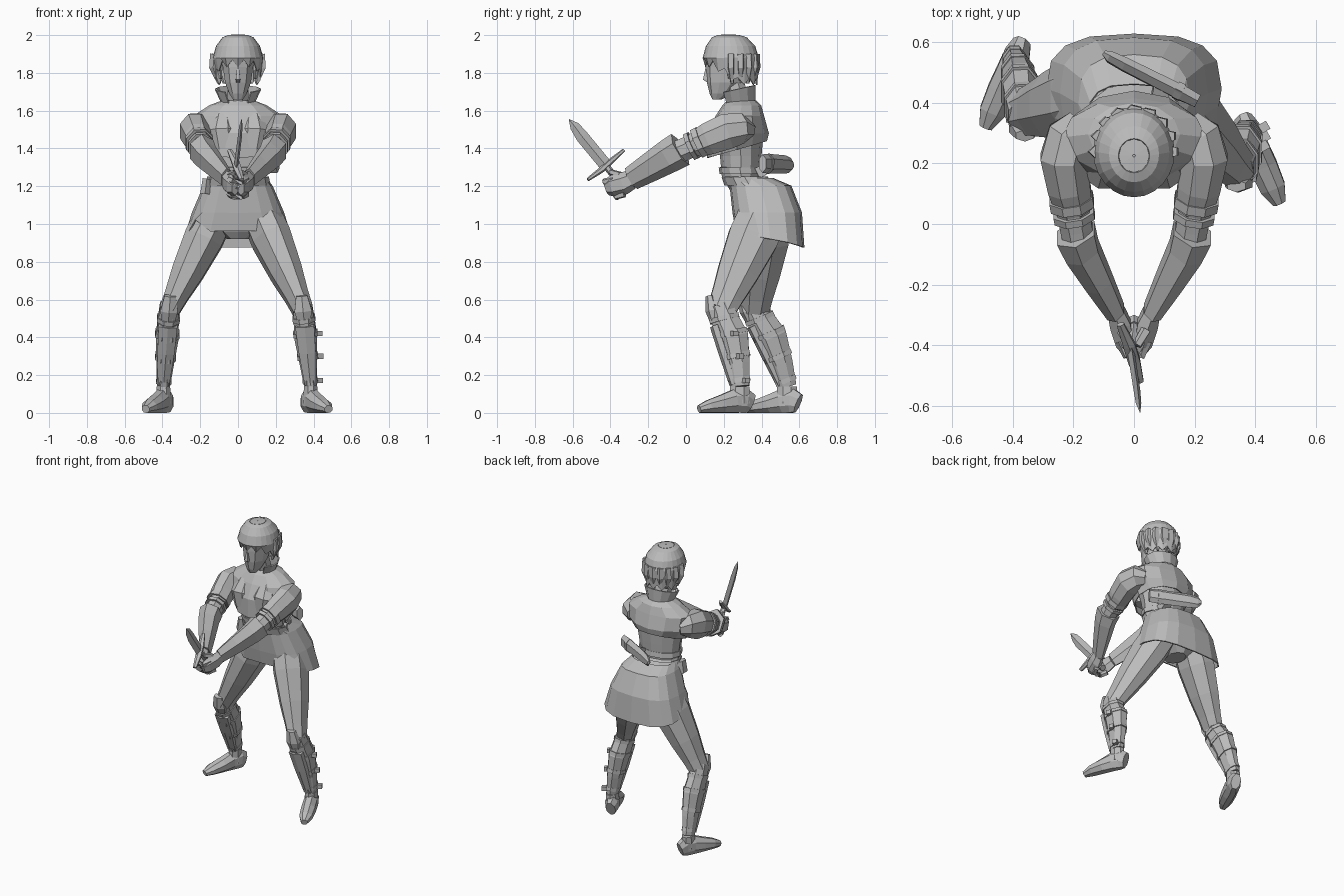
import bpy, bmesh
from math import sin, cos, pi, copysign
from mathutils import Vector

cube = bpy.data.objects.get("Cube")
if cube:
    bpy.data.objects.remove(cube, do_unlink=True)

grey = bpy.data.materials.new("plain grey")
grey.use_nodes = True
grey.diffuse_color = (0.5, 0.5, 0.5, 1)
grey.node_tree.nodes["Principled BSDF"].inputs["Base Color"].default_value = (0.5, 0.5, 0.5, 1)


def skin(name, rings, closed=True, caps=True, thickness=0):
    """Bridge rings of points into one flat-shaded object."""
    bm = bmesh.new()
    loops = [[bm.verts.new(p) for p in ring] for ring in rings]
    count = len(loops[0])
    for low, high in zip(loops, loops[1:]):
        for i in range(count if closed else count - 1):
            j = (i + 1) % count
            bm.faces.new((low[i], low[j], high[j], high[i]))
    if caps:
        bm.faces.new(loops[0])
        bm.faces.new(loops[-1])
    bmesh.ops.recalc_face_normals(bm, faces=bm.faces)
    mesh = bpy.data.meshes.new(name)
    bm.to_mesh(mesh)
    bm.free()
    mesh.materials.append(grey)
    obj = bpy.data.objects.new(name, mesh)
    bpy.context.collection.objects.link(obj)
    if thickness:
        solid = obj.modifiers.new("thickness", "SOLIDIFY")
        solid.thickness = thickness
        solid.offset = 0


def tube(name, stations, sides=8, diamond=False):
    """Stations are (x, y, z, half width, half depth) along a path."""
    path = [Vector(s[:3]) for s in stations]
    phase = 0 if diamond else pi / sides
    grow = 1 if diamond else 1 / cos(pi / sides)
    rings = []
    for k, (point, station) in enumerate(zip(path, stations)):
        along = (path[min(k + 1, len(path) - 1)] - path[max(k - 1, 0)]).normalized()
        across = Vector((1, 0, 0))
        across = (across - along * across.dot(along)).normalized()
        deep = along.cross(across)
        rings.append([point + across * station[3] * grow * cos(phase + 2 * pi * i / sides)
                      + deep * station[4] * grow * sin(phase + 2 * pi * i / sides)
                      for i in range(sides)])
    skin(name, rings)


def shell(name, rows, sides=16, gap=0, hem=None, power=1, caps=False, thickness=0.008):
    """Level rows (z, centre y, half width, half depth); hem shifts the last row by angle."""
    def soft(v):
        return copysign(abs(v) ** power, v)
    steps = sides + 1 if gap else sides
    rings = []
    for k, (z, y, w, d) in enumerate(rows):
        ring = []
        for i in range(steps):
            angle = gap + (2 * pi - 2 * gap) * i / sides
            shift = hem(angle, i) if hem and k == len(rows) - 1 else 0
            ring.append((w * soft(sin(angle)), y - d * soft(cos(angle)), z + shift))
        rings.append(ring)
    skin(name, rings, not gap, caps, thickness)


def band(name, a, b, t, w, d, half=0.012, sides=8):
    """Strap around a limb at fraction t between two joints."""
    a, b = Vector(a), Vector(b)
    step = (b - a).normalized() * half
    mid = a.lerp(b, t)
    tube(name, [(*(mid - step), w, d), (*(mid + step), w, d)], sides)


# torso, jacket and collar
shell("torso", [(1.15, .36, .15, .11), (1.25, .29, .14, .1), (1.36, .29, .155, .11),
                (1.48, .28, .18, .13), (1.58, .29, .17, .1), (1.64, .29, .08, .07)],
      12, caps=True, thickness=0)
shell("jacket", [(1.65, .295, .085, .075), (1.625, .295, .15, .1), (1.57, .285, .235, .125),
                 (1.48, .275, .225, .16), (1.37, .27, .18, .155)], 12,
      hem=lambda a, i: .025 - .045 * cos(a))
shell("collar", [(1.63, .285, .08, .08), (1.715, .275, .12, .09)], 10, gap=.6,
      hem=lambda a, i: -.02 * cos(a))
for side in (-1, 1):
    tube("chest", [(side * .08, .22, 1.56, .05, .05), (side * .085, .175, 1.49, .08, .06),
                   (side * .075, .175, 1.4, .06, .05)], 8)

# belt, pouch and scabbard
shell("upper_belt", [(1.3, .285, .15, .108), (1.265, .29, .15, .108)], 12)
shell("lower_belt", [(1.25, .31, .16, .118), (1.205, .335, .168, .128)], 12)
tube("belt_pouch", [(-.165, .29, 1.24, .022, .035), (-.175, .29, 1.16, .025, .04)], 6)
tube("scabbard", [(.21, .405, 1.32, .022, .042), (.16, .43, 1.32, .025, .045),
                  (-.03, .525, 1.315, .022, .042), (-.08, .55, 1.31, .018, .035),
                  (-.1, .565, 1.31, .008, .012)], 6)
band("scabbard_ring", (.21, .405, 1.32), (-.1, .565, 1.31), .2, .028, .047, sides=6)
tube("scabbard_hanger", [(.08, .38, 1.27, .03, .03), (.09, .46, 1.31, .025, .025)], 4)


# flared skirt with notches at the front
def skirt_hem(angle, i):
    return .04 + .045 * cos(angle) + (.07 if i in (2, 14) else 0)


shell("skirt", [(1.24, .34, .15, .12), (1.2, .395, .18, .16), (1.06, .43, .24, .18),
                (.88, .445, .285, .178)], 16, hem=skirt_hem, power=.7)
shell("pelvis", [(1.2, .37, .14, .11), (1.08, .41, .17, .14), (.96, .42, .13, .11),
                 (.92, .42, .06, .08)], 10, caps=True, thickness=0)

# head and face
tube("neck", [(0, .3, 1.58, .06, .06), (0, .25, 1.75, .052, .055)])
shell("head", [(1.66, .165, .028, .025), (1.69, .185, .048, .06), (1.75, .21, .072, .1),
               (1.83, .228, .084, .125), (1.9, .235, .1, .128), (1.96, .235, .07, .09)],
      10, caps=True, thickness=0)
tube("nose", [(0, .108, 1.82, .006, .006), (0, .102, 1.765, .012, .012),
              (0, .115, 1.755, .01, .006)], 4)
for side in (-1, 1):
    tube("ear", [(side * .095, .245, 1.84, .012, .022), (side * .092, .235, 1.77, .008, .012)], 6)


# short hair, cut high over the face with jagged locks
def locks(angle, i):
    rise = min(1, max(0, cos(angle) + .25))
    return .095 * rise + (.02 if i % 2 else -.018)


shell("hair", [(1.997, .225, .05, .055), (1.985, .23, .08, .09), (1.94, .236, .113, .127),
               (1.88, .237, .13, .145), (1.755, .24, .115, .134)], 24, hem=locks)
shell("hair_crown", [(2, .225, .004, .004), (1.997, .225, .05, .055)], 12)
# overlapping locks at the sides and back
for n in range(9):
    angle = pi * (.5 + n / 8)
    x, y = sin(angle), -cos(angle)
    tube("hair_lock", [(.118 * x, .238 + .132 * y, 1.9, .024, .018),
                       (.122 * x, .238 + .136 * y, 1.83, .025, .017),
                       (.1 * x, .245 + .115 * y, 1.745 + .012 * (n % 2), .008, .008)], 5)

# arms reaching forward to the grip
for side, label in ((1, "left"), (-1, "right")):
    def flip(stations):
        return [(side * s[0], *s[1:]) for s in stations]

    tube(label + "_sleeve", flip([(.17, .32, 1.5, .06, .05), (.21, .285, 1.505, .078, .08),
                                  (.23, .22, 1.492, .078, .095), (.213, .12, 1.452, .07, .085),
                                  (.195, .05, 1.418, .06, .068)]))
    shoulder, elbow, wrist = flip([(.21, .1, 1.445), (.19, -.01, 1.395), (.06, -.3, 1.235)])
    band(label + "_sleeve_cuff", shoulder, elbow, .25, .072, .08, .016)
    band(label + "_sleeve_trim", shoulder, elbow, .65, .067, .074, .012)
    tube(label + "_elbow", [(*shoulder, .055, .06), (*elbow, .053, .06),
                            (side * .18, -.07, 1.37, .05, .06)])
    tube(label + "_bracer", flip([(.192, -.03, 1.395, .064, .082), (.17, -.09, 1.36, .056, .078),
                                  (.115, -.19, 1.3, .044, .067), (.06, -.29, 1.24, .03, .055)]), 6)
    tube(label + "_palm", flip([(.058, -.29, 1.235, .028, .045), (.045, -.33, 1.215, .034, .052),
                                (.03, -.39, 1.2, .03, .05), (.015, -.42, 1.19, .02, .035)]), 6)
    # fingers wrapped around the handle
    for n in range(4):
        y, z = -.405 + .02 * n, 1.245 - .026 * n
        tube(label + "_finger", [(side * .045, y + .02, z - .01, .014, .014),
                                 (side * .025, y - .025, z - .02, .014, .014),
                                 (-side * .02, y - .02, z - .025, .013, .013)], 5)
    tube(label + "_thumb", flip([(.04, -.35, 1.26, .015, .015), (.01, -.4, 1.275, .013, .013)]), 5)

# sword
tube("sword_blade", [(-.01, -.42, 1.305, .012, .034), (.01, -.55, 1.463, .011, .034),
                     (.015, -.59, 1.518, .009, .026), (.02, -.62, 1.555, .001, .001)], 4, True)
tube("sword_guard", [(.02, -.52, 1.235, .012, .008), (0, -.45, 1.285, .02, .014),
                     (-.015, -.4, 1.33, .02, .014), (-.045, -.33, 1.39, .012, .008)], 6)
tube("sword_handle", [(-.01, -.425, 1.31, .016, .016), (0, -.335, 1.195, .016, .016)], 6)
tube("sword_pommel", [(0, -.34, 1.2, .022, .022), (0, -.315, 1.17, .018, .018)], 6)


# legs in a wide stance
def leg(label, side, hip, knee, ankle, buckled):
    hip, knee, ankle = Vector(hip), Vector(knee), Vector(ankle)

    def between(a, b, t, w, d, back=0.0):
        return (*(a.lerp(b, t) + Vector((0, back, 0))), w, d)

    tube(label + "_thigh", [between(hip, knee, 0, .1, .13), between(hip, knee, .25, .104, .132),
                            between(hip, knee, .6, .085, .108), between(hip, knee, .85, .063, .085),
                            between(hip, knee, 1, .054, .075)])
    tube(label + "_shin", [between(knee, ankle, -.08, .05, .065), between(knee, ankle, .15, .056, .075, .012),
                           between(knee, ankle, .35, .06, .083, .028),
                           between(knee, ankle, .7, .046, .064, .018), (*ankle, .034, .05)])
    # knee pad and shin guard on the front
    tube(label + "_knee_pad", [between(knee, ankle, -.2, .03, .018, -.04),
                               between(knee, ankle, 0, .046, .032, -.045),
                               between(knee, ankle, .14, .034, .02, -.05)], 6)
    tube(label + "_shin_guard", [between(knee, ankle, .2, .05, .025, -.05),
                                 between(knee, ankle, .55, .045, .025, -.04),
                                 between(knee, ankle, .98, .03, .02, -.03)], 6)
    # straps, with buckles on the outside of one leg
    for t, w, d, back in ((.1, .06, .08, .008), (.3, .064, .088, .024),
                          (.6, .055, .076, .02), (.92, .04, .058, .006)):
        shift = Vector((0, back, 0))
        band(label + "_strap", knee + shift, ankle + shift, t, w, d)
        if buckled and t > .2:
            spot = knee.lerp(ankle, t) + Vector((side * (w - .015), .03, 0))
            tip = spot + Vector((side * .035, .02, 0))
            tube(label + "_strap_buckle", [(*spot, .015, .014), (*tip, .015, .014)], 4)
    # shoe
    toward = Vector((side * .4, -.92, 0))
    shoe = ((-.065, .05, .03, .05), (-.03, .064, .042, .064), (.03, .062, .044, .062),
            (.1, .048, .046, .048), (.18, .034, .042, .034), (.235, .02, .022, .02))
    base = Vector((ankle.x, ankle.y, 0))
    tube(label + "_shoe", [(*(base + toward * s + Vector((0, 0, z))), w, h) for s, z, w, h in shoe])
    tube(label + "_ankle", [(*ankle, .036, .052), (*(base + Vector((0, 0, .05))), .04, .055)])


leg("left", 1, (.12, .41, 1.05), (.345, .185, .54), (.385, .285, .14), True)
leg("right", -1, (-.12, .43, 1.05), (-.365, .365, .54), (-.395, .535, .14), False)
